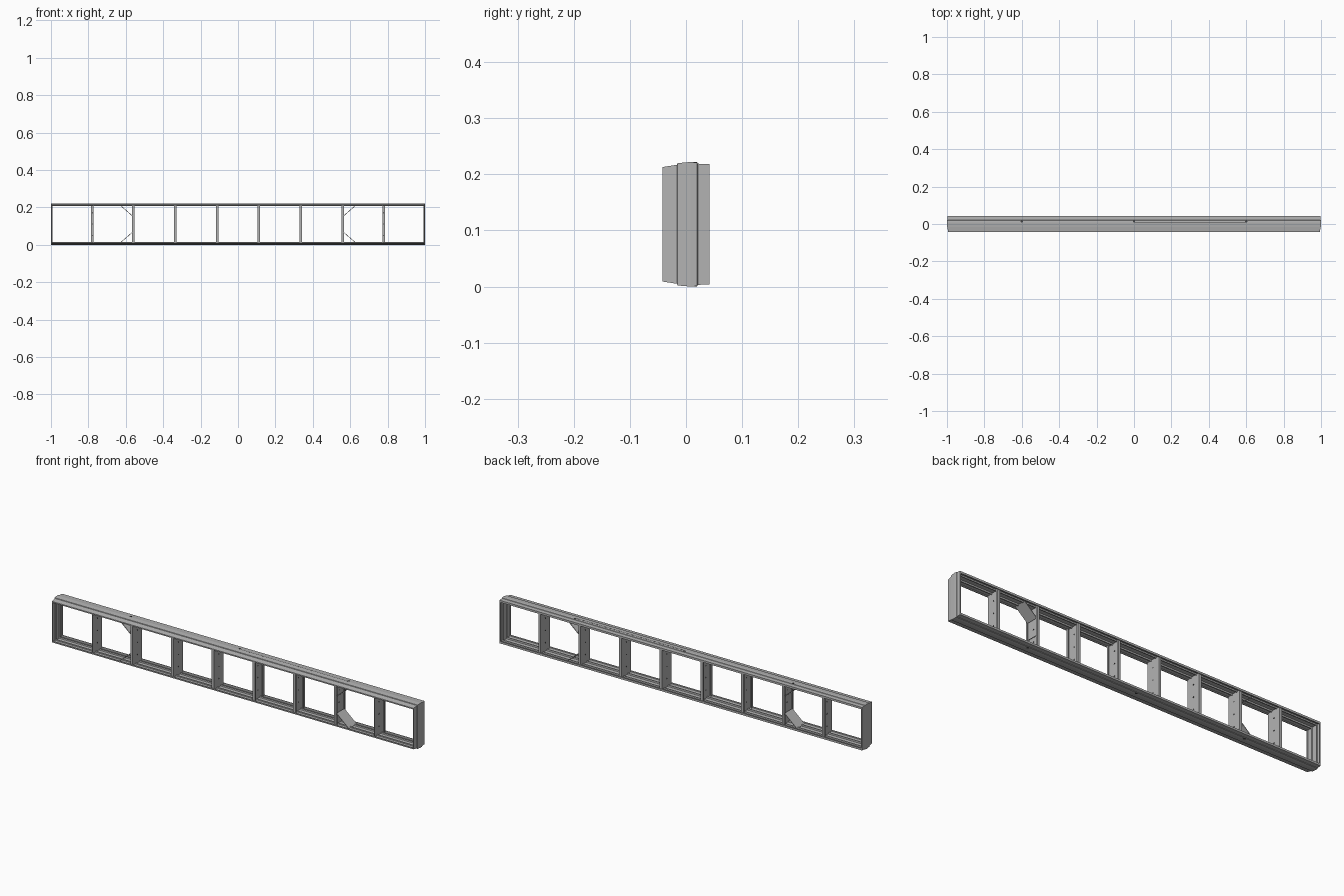
import bpy, bmesh, math
from mathutils import Matrix, Vector

cube = bpy.data.objects.get("Cube")
if cube:
    bpy.data.objects.remove(cube, do_unlink=True)


def material(name, value):
    m = bpy.data.materials.new(name)
    m.use_nodes = True
    colour = (value, value, value, 1)
    m.diffuse_color = colour
    m.node_tree.nodes["Principled BSDF"].inputs["Base Color"].default_value = colour
    return m


STEEL = material("grey metal", 0.45)
DARK = material("dark fastener", 0.06)
HALF_X, HEIGHT = 1.0, 0.222
MID = HEIGHT / 2


def finish(name, bm, mat):
    bmesh.ops.recalc_face_normals(bm, faces=bm.faces)
    mesh = bpy.data.meshes.new(name)
    bm.to_mesh(mesh)
    bm.free()
    mesh.materials.append(mat)
    obj = bpy.data.objects.new(name, mesh)
    bpy.context.collection.objects.link(obj)
    return obj


def add_box(bm, centre, size, angle=0):
    mat = (Matrix.Translation(centre) @ Matrix.Rotation(angle, 4, 'Y')
           @ Matrix.Diagonal((*size, 1)))
    bmesh.ops.create_cube(bm, size=1, matrix=mat)


def add_disc(bm, centre, axis, radius=0.004, depth=0.006):
    turn = Vector((0, 0, 1)).rotation_difference(Vector(axis)).to_matrix().to_4x4()
    bmesh.ops.create_cone(bm, cap_ends=True, segments=10, radius1=radius,
                          radius2=radius, depth=depth,
                          matrix=Matrix.Translation(centre) @ turn)


# Perimeter frame: one folded section (inset, depth) swept round a rectangle
section = [(.009, -.042), (.005, -.016), (.002, -.015), (0, .008), (.001, .02),
           (.003, .021), (.004, .042), (.014, .042), (.014, .037), (.007, .036),
           (.007, .023), (.013, .022), (.013, .017), (.007, .016),
           (.007, -.010), (.014, -.011), (.014, -.016), (.010, -.017),
           (.011, -.036), (.015, -.037), (.015, -.042)]
bm = bmesh.new()
rings = []
for inset, y in section:
    x, z = HALF_X - inset * 0.6, MID - inset
    rings.append([bm.verts.new((sx * x, y, MID + sz * z))
                  for sx, sz in ((-1, -1), (1, -1), (1, 1), (-1, 1))])
for a, b in zip(rings, rings[1:] + rings[:1]):
    for i in range(4):
        j = (i + 1) % 4
        bm.faces.new((a[i], a[j], b[j], b[i]))
finish("outer_frame", bm, STEEL)

# Uprights: sheet webs with folded flanges
holes = bmesh.new()
post_height = HEIGHT - 0.018
for side, label in ((-1, "right"), (1, "left")):
    for n, x in enumerate((0.112, 0.335, 0.56, 0.78)):
        outer = n == 3
        bm = bmesh.new()
        add_box(bm, (side * (x - 0.005), 0, MID), (0.003, 0.074, post_height))
        add_box(bm, (side * x, 0.036, MID), (0.013, 0.003, post_height))
        if not outer:
            add_box(bm, (side * x, -0.036, MID), (0.013, 0.003, post_height))
            add_box(bm, (side * (x + 0.005), -0.032, MID), (0.002, 0.008, post_height))
        add_box(bm, (side * (x + 0.005), 0.032, MID), (0.002, 0.008, post_height))
        finish(f"{label}_upright_{n + 1}", bm, STEEL)
        for z in (0.05, MID, HEIGHT - 0.05):
            add_disc(holes, (side * (x - 0.005), 0, z), (1, 0, 0), 0.0035, 0.005)

    # Diagonal corner plates beside the third upright
    for up, level in ((-1, "lower"), (1, "upper")):
        bm = bmesh.new()
        add_box(bm, (side * 0.597, 0, MID + up * 0.072),
                (0.09, 0.062, 0.003), -side * up * math.radians(41))
        finish(f"{label}_{level}_corner_plate", bm, STEEL)
finish("upright_fasteners", holes, DARK)

# Fasteners along the top and bottom rails
bm = bmesh.new()
for x in (-0.6, 0, 0.6):
    for z in (0.002, HEIGHT - 0.002):
        add_disc(bm, (x, 0.014, z), (0, 0, 1), 0.006, 0.004)
finish("rail_fasteners", bm, DARK)

# Narrow seam on the top rail
bm = bmesh.new()
add_box(bm, (0.3, 0.009, HEIGHT - 0.001), (0.6, 0.003, 0.002))
finish("top_seam", bm, DARK)
